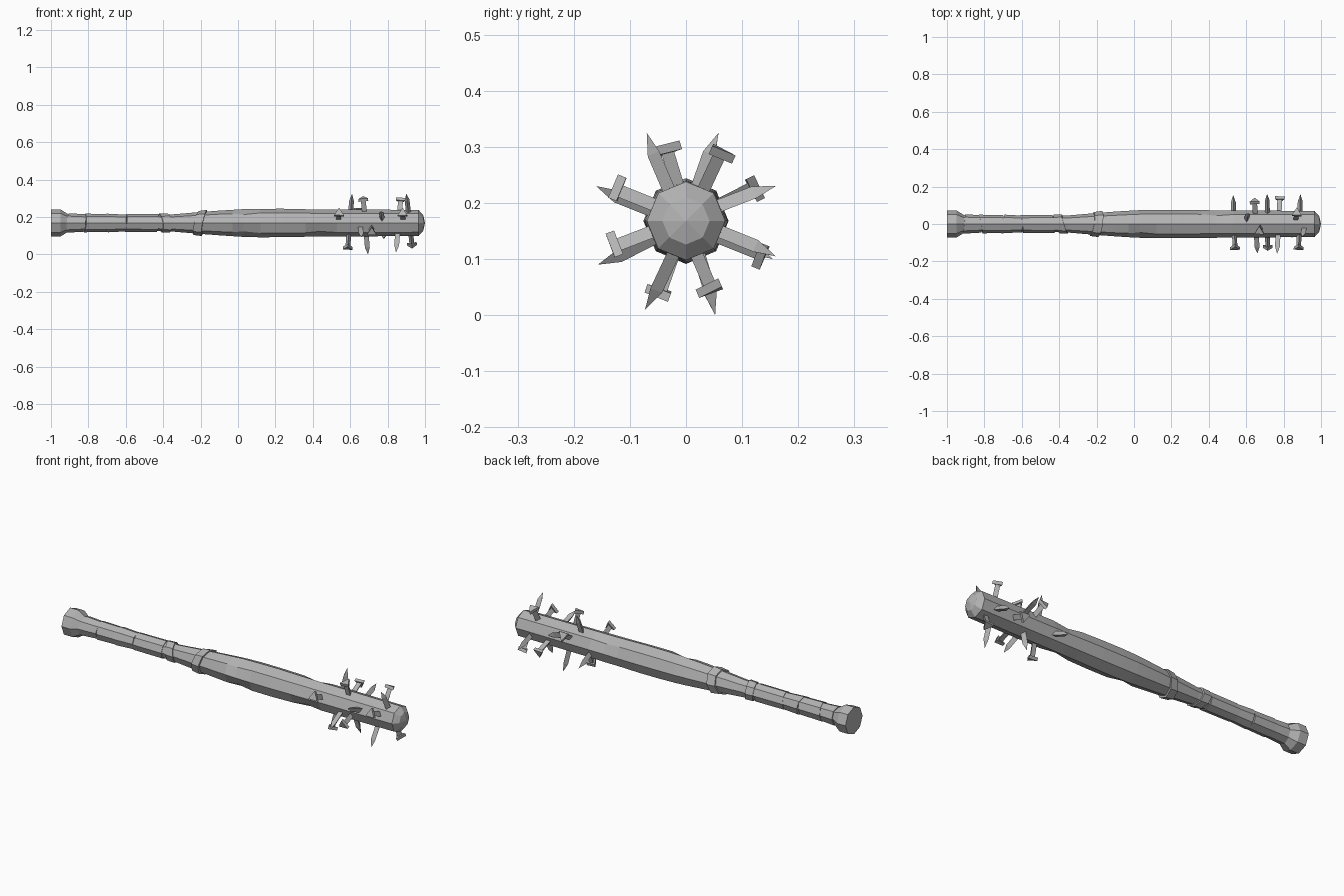
import bpy, bmesh, math, random
from mathutils import Vector

cube = bpy.data.objects.get("Cube")
if cube:
    bpy.data.objects.remove(cube, do_unlink=True)

random.seed(4)
AXIS_Z = 0.168
X = Vector((1, 0, 0))

grey = bpy.data.materials.new("plain_grey")
grey.use_nodes = True
colour = (0.45, 0.45, 0.45, 1)
grey.diffuse_color = colour
grey.node_tree.nodes["Principled BSDF"].inputs["Base Color"].default_value = colour


def skin(name, rings):
    """Join rings of points into one closed, flat shaded object."""
    bm = bmesh.new()
    loops = [[bm.verts.new(p) for p in ring] for ring in rings]
    n = len(loops[0])
    for a, b in zip(loops, loops[1:]):
        for i in range(n):
            j = (i + 1) % n
            bm.faces.new((a[i], a[j], b[j], b[i]))
    bm.faces.new(loops[0])
    bm.faces.new(loops[-1])
    bmesh.ops.remove_doubles(bm, verts=bm.verts, dist=0.0005)
    bmesh.ops.recalc_face_normals(bm, faces=bm.faces)
    mesh = bpy.data.meshes.new(name)
    bm.to_mesh(mesh)
    bm.free()
    mesh.materials.append(grey)
    obj = bpy.data.objects.new(name, mesh)
    bpy.context.collection.objects.link(obj)
    return obj


def octagon(x, r, slant_y=0, slant_z=0, chips=(), rough=0):
    """Eight-sided ring round the bat axis, optionally tilted or chipped."""
    ring = []
    for i in range(8):
        a = i * math.pi / 4
        c, s = math.cos(a), math.sin(a)
        k = r * (0.86 if i in chips else 1) * (1 + random.uniform(-rough, rough))
        ring.append(Vector((x + slant_y * c + slant_z * s, k * c, AXIS_Z + k * s)))
    return ring


# Barrel, with a few chipped corners and a blunt domed end
skin("barrel", [
    octagon(-0.45, 0.043),
    octagon(-0.36, 0.045),
    octagon(-0.22, 0.057),
    octagon(-0.10, 0.066, rough=0.01),
    octagon(-0.03, 0.070, rough=0.01),
    octagon(0.03, 0.074, chips=(3, 5), rough=0.01),
    octagon(0.12, 0.076, rough=0.01),
    octagon(0.24, 0.076, rough=0.01),
    octagon(0.36, 0.074, rough=0.01),
    octagon(0.44, 0.073, chips=(1, 5), rough=0.01),
    octagon(0.53, 0.072),
    octagon(0.965, 0.070),
    octagon(0.990, 0.042),
    octagon(1.0, 0),
])

# Pommel
skin("pommel", [octagon(-1.0, 0.073), octagon(-0.95, 0.073),
                octagon(-0.91, 0.048), octagon(-0.88, 0.044)])

# Grip wraps: start, end, start radius, end radius, tilt in y, tilt in z
wraps = [
    (-0.91, -0.81, 0.052, 0.046, 0.006, 0.004),
    (-0.82, -0.69, 0.050, 0.047, -0.010, 0.004),
    (-0.70, -0.59, 0.050, 0.044, 0.008, -0.004),
    (-0.60, -0.43, 0.047, 0.048, -0.006, 0.004),
    (-0.415, -0.37, 0.050, 0.052, -0.016, -0.006),
]
for x0, x1, r0, r1, ty, tz in wraps:
    skin("grip_wrap", [octagon(x0, r0, ty, tz), octagon(x1, r1, ty, tz)])

# Collar where grip meets barrel
skin("collar", [octagon(-0.225, 0.064, 0.010, 0.014),
                octagon(-0.180, 0.070, 0.010, 0.014)])


def nail(head, tip):
    """Three-sided nail driven right through the barrel."""
    head, tip = Vector(head), Vector(tip)
    out = (head - tip).normalized()
    apex = -X.cross(out).normalized()
    side = apex.cross(out)

    def triangle(centre, r):
        return [centre + r * (math.cos(a) * apex + math.sin(a) * side)
                for a in (0, math.tau / 3, 2 * math.tau / 3)]

    skin("nail_shaft", [triangle(head, 0.015), triangle(tip + out * 0.04, 0.015),
                        triangle(tip, 0)])
    skin("nail_head", [triangle(head - out * 0.008, 0.030),
                       triangle(head + out * 0.008, 0.030)])


# Sideways nails: head to tip
nail((0.54, -0.125, 0.22), (0.53, 0.155, 0.10))
nail((0.645, 0.12, 0.232), (0.66, -0.157, 0.09))
nail((0.715, -0.125, 0.12), (0.712, 0.16, 0.23))
nail((0.78, 0.135, 0.112), (0.765, -0.16, 0.23))
nail((0.88, -0.125, 0.22), (0.89, 0.16, 0.105))
# Upright nails: head to tip
nail((0.587, -0.043, 0.038), (0.61, 0.058, 0.325))
nail((0.67, -0.038, 0.295), (0.695, 0.052, 0.0))
nail((0.87, 0.058, 0.29), (0.845, -0.073, 0.01))
nail((0.93, 0.048, 0.05), (0.90, -0.07, 0.325))
